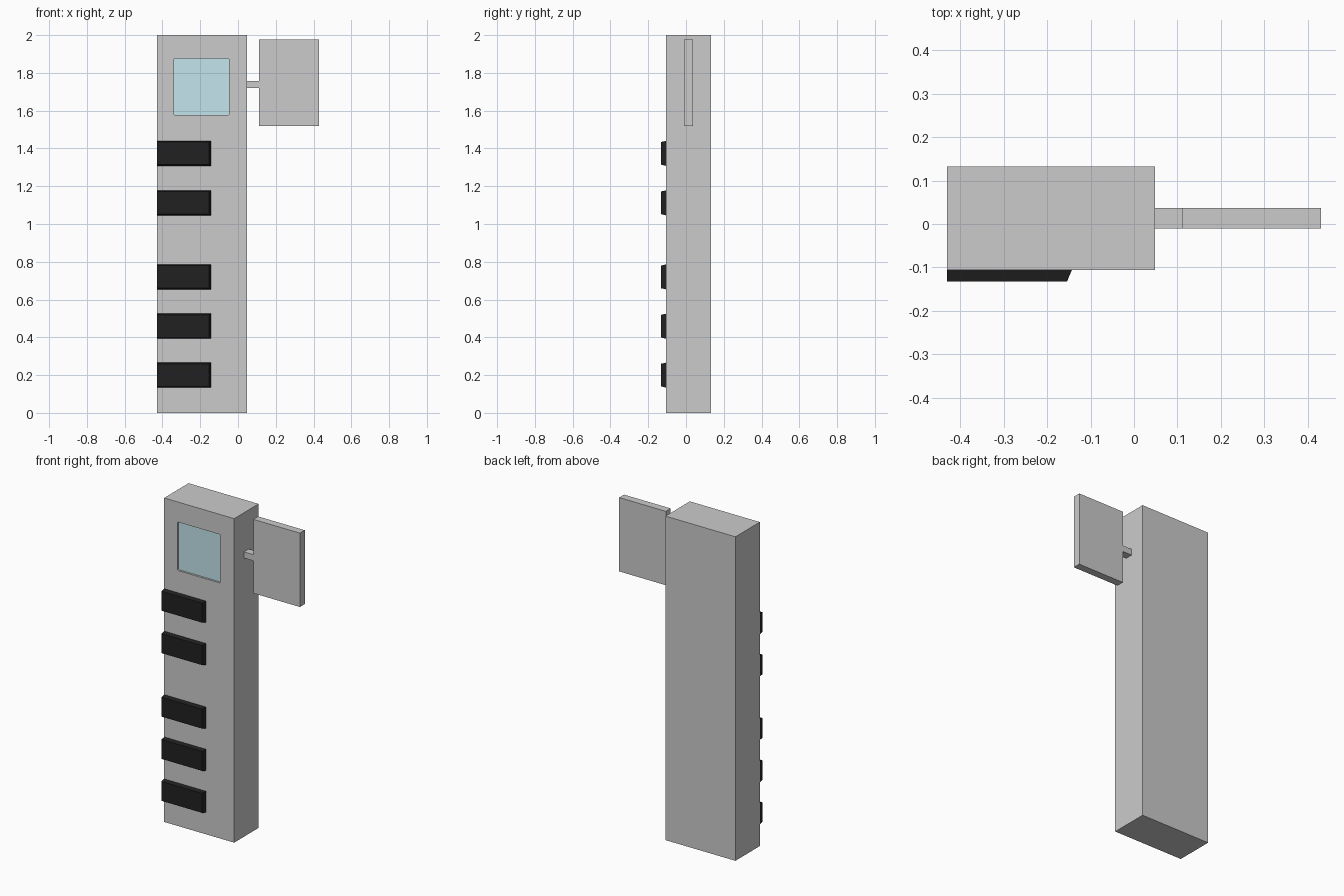
import bpy, bmesh

if "Cube" in bpy.data.objects:
    bpy.data.objects.remove(bpy.data.objects["Cube"])


def material(name, color):
    m = bpy.data.materials.new(name)
    m.diffuse_color = color
    m.use_nodes = True
    m.node_tree.nodes["Principled BSDF"].inputs["Base Color"].default_value = m.diffuse_color
    return m


def box(name, x, y, z, mat=None, round_y=0.0):
    """Box from (min, max) ranges; round_y rounds the corners seen from the front."""
    bm = bmesh.new()
    bmesh.ops.create_cube(bm, size=1)
    for v in bm.verts:
        v.co = [r[0] if c < 0 else r[1] for c, r in zip(v.co, (x, y, z))]
    if round_y:
        edges = [e for e in bm.edges
                 if abs(e.verts[0].co.y - e.verts[1].co.y) > 1e-6]
        bmesh.ops.bevel(bm, geom=edges, offset=round_y, segments=3,
                        profile=0.5, affect='EDGES')
    me = bpy.data.meshes.new(name)
    bm.to_mesh(me)
    bm.free()
    ob = bpy.data.objects.new(name, me)
    bpy.context.collection.objects.link(ob)
    if mat:
        me.materials.append(mat)
    return ob


FRONT = -0.106
black = material("black", (0.015, 0.015, 0.015, 1))
glass = material("glass", (0.55, 0.78, 0.84, 1))

# Tall body with a shallow window recess cut in the front
body = box("body", (-0.43, 0.048), (FRONT, 0.132), (0, 2))
cutter = box("window_cutter", (-0.339, -0.047), (-0.2, FRONT + 0.014),
             (1.577, 1.876), round_y=0.006)
cutter.hide_render = True
mod = body.modifiers.new("window_recess", 'BOOLEAN')
mod.operation = 'DIFFERENCE'
mod.solver = 'EXACT'
mod.object = cutter
bpy.context.view_layer.objects.active = body
bpy.ops.object.modifier_apply(modifier=mod.name)
bpy.data.objects.remove(cutter)

# Glass pane on the recess floor
box("window_pane", (-0.339, -0.047), (FRONT + 0.012, FRONT + 0.014),
    (1.577, 1.876), glass, round_y=0.006)

# Side sign and its bracket
box("side_sign", (0.112, 0.43), (-0.01, 0.037), (1.52, 1.976))
box("sign_bracket", (0.048, 0.112), (-0.01, 0.037), (1.72, 1.758))

# Black front plates, flush on the left and chamfered on the other front edges
for i, z in enumerate((0.2, 0.459, 0.72, 1.112, 1.374)):
    plate = box(f"front_plate_{i + 1}", (-0.43, -0.143), (-0.132, FRONT),
                (z - 0.066, z + 0.066), black)
    for v in plate.data.vertices:
        if v.co.y < -0.12:
            v.co.z += 0.006 if v.co.z < z else -0.006
            if v.co.x > -0.3:
                v.co.x -= 0.011
